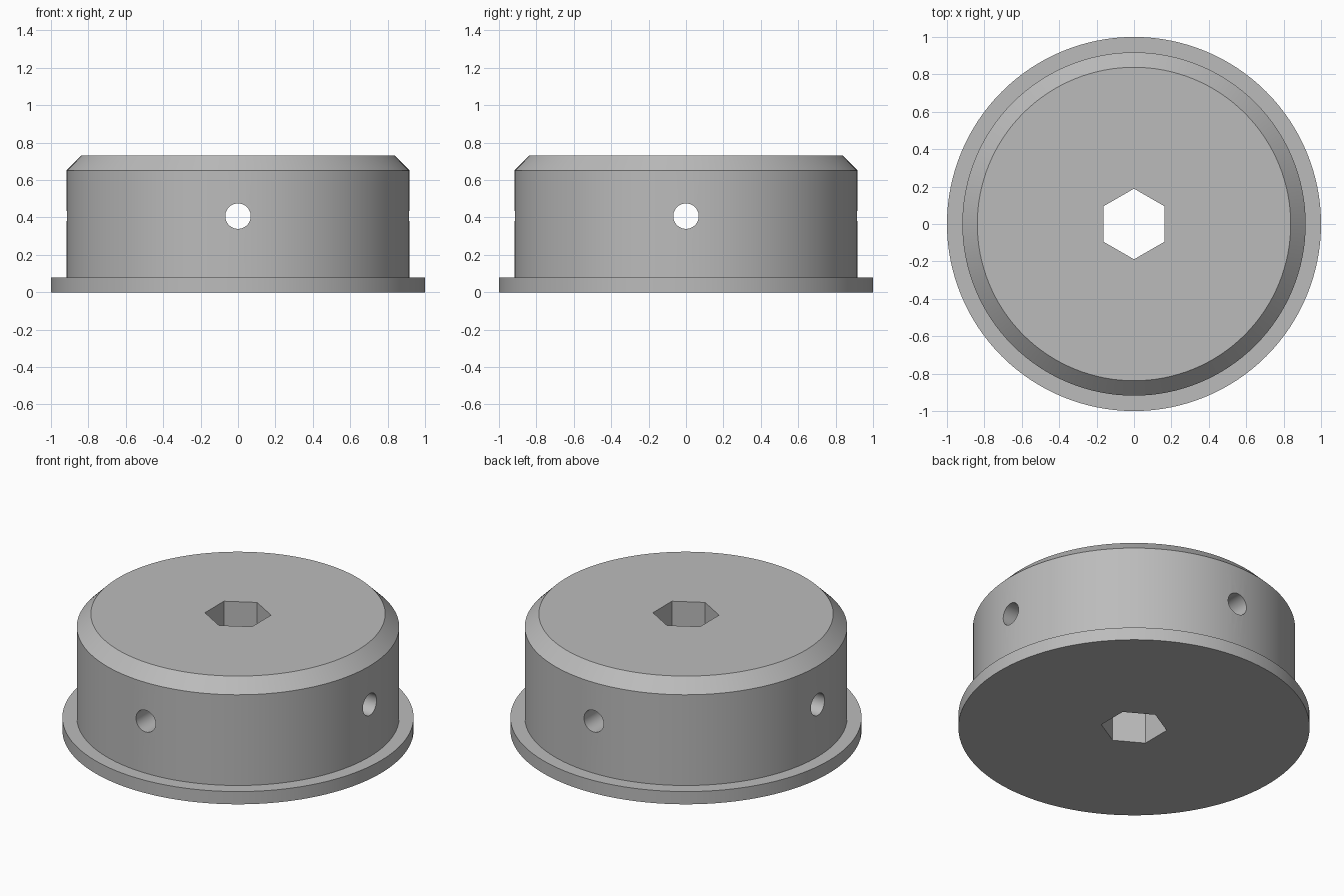
import bpy
import bmesh
import math

cube = bpy.data.objects.get("Cube")
if cube:
    bpy.data.objects.remove(cube, do_unlink=True)

SEGMENTS = 128
HEIGHT = 0.73
HOLE_Z = 0.407

# Single grey material
grey = bpy.data.materials.new("plain_grey")
grey.use_nodes = True
colour = (0.5, 0.5, 0.5, 1)
grey.diffuse_color = colour
grey.node_tree.nodes["Principled BSDF"].inputs["Base Color"].default_value = colour


def lathe(name, profile):
    """Revolve a (radius, height) profile around z."""
    bm = bmesh.new()
    verts = [bm.verts.new((r, 0, z)) for r, z in profile]
    edges = [bm.edges.new(pair) for pair in zip(verts, verts[1:])]
    bmesh.ops.spin(bm, geom=verts + edges, cent=(0, 0, 0), axis=(0, 0, 1),
                   angle=math.tau, steps=SEGMENTS, use_merge=True)
    bmesh.ops.remove_doubles(bm, verts=bm.verts, dist=1e-5)
    # Close the flat top and bottom discs
    bmesh.ops.holes_fill(bm, edges=[e for e in bm.edges if e.is_boundary], sides=0)
    bmesh.ops.recalc_face_normals(bm, faces=bm.faces)
    mesh = bpy.data.meshes.new(name)
    bm.to_mesh(mesh)
    bm.free()
    obj = bpy.data.objects.new(name, mesh)
    bpy.context.collection.objects.link(obj)
    mesh.materials.append(grey)
    return obj


def drill(target, sides, radius, location, rotation):
    """Cut a prism straight through the target."""
    bpy.ops.mesh.primitive_cylinder_add(vertices=sides, radius=radius, depth=3,
                                        location=location, rotation=rotation)
    cutter = bpy.context.object
    cutter.hide_render = True
    cutter.data.materials.append(grey)
    mod = target.modifiers.new("bore", 'BOOLEAN')
    mod.operation = 'DIFFERENCE'
    mod.solver = 'EXACT'
    mod.object = cutter
    bpy.context.view_layer.objects.active = target
    bpy.ops.object.modifier_apply(modifier=mod.name)
    bpy.data.objects.remove(cutter, do_unlink=True)


# Flanged body with a chamfered top rim
body = lathe("flanged_cap", [(1, 0), (1, 0.08), (0.918, 0.08),
                             (0.918, 0.65), (0.838, HEIGHT)])

# Hexagonal socket through the axis, points towards front and back
drill(body, 6, 0.189, (0, 0, HEIGHT / 2), (0, 0, 0))

# Two crossing round holes through the side wall
quarter = math.pi / 2
for rotation in ((quarter, 0, 0), (0, quarter, 0)):
    drill(body, 48, 0.068, (0, 0, HOLE_Z), rotation)

# Smooth round walls, crisp rims
bpy.ops.object.select_all(action='DESELECT')
body.select_set(True)
bpy.context.view_layer.objects.active = body
bpy.ops.object.shade_smooth_by_angle(angle=math.radians(30))
